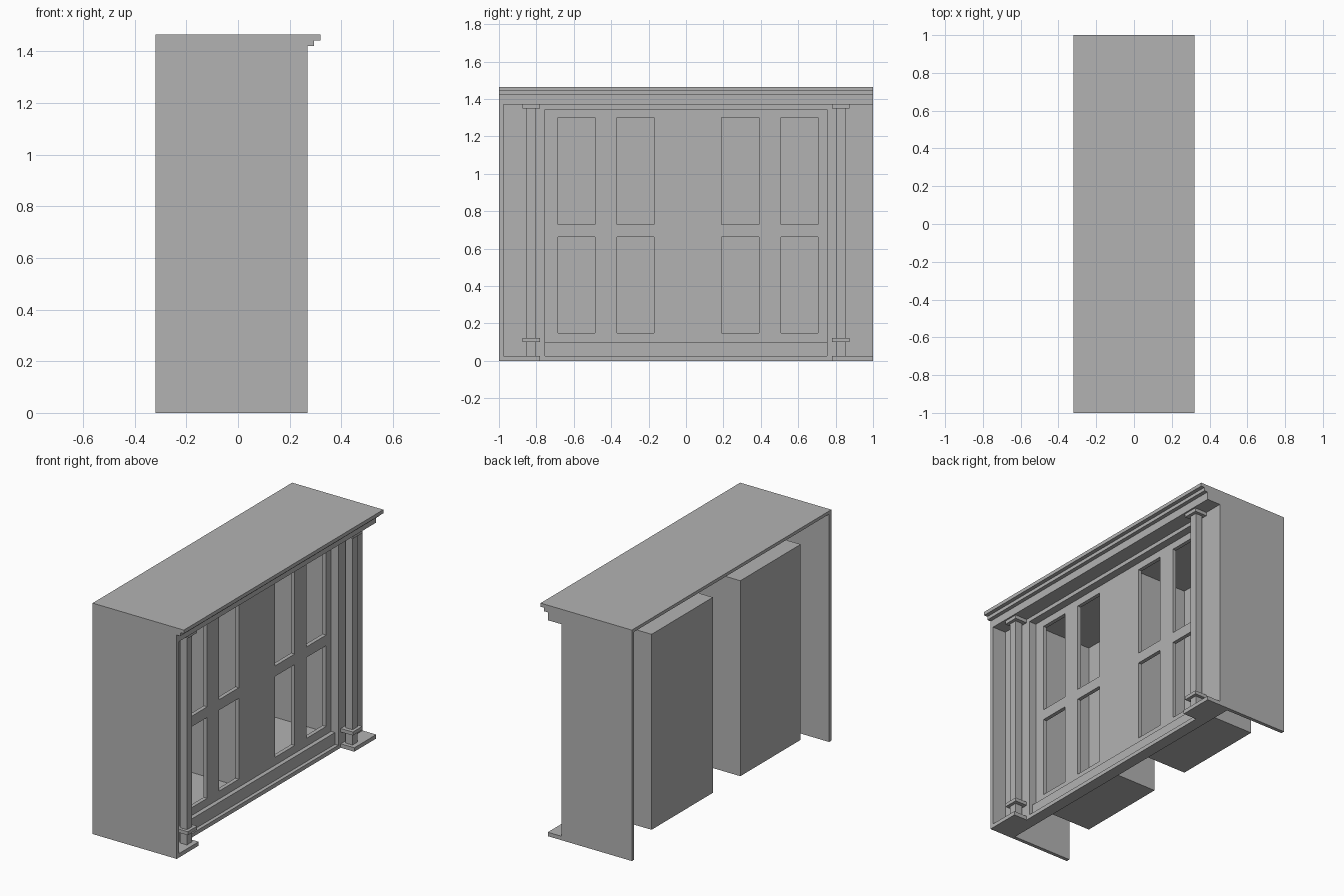
import bpy, bmesh

old = bpy.data.objects.get("Cube")
if old:
    bpy.data.objects.remove(old, do_unlink=True)

GREY = (0.45, 0.45, 0.45, 1)
grey = bpy.data.materials.new("plain_grey")
grey.use_nodes = True
grey.diffuse_color = GREY
grey.node_tree.nodes["Principled BSDF"].inputs["Base Color"].default_value = GREY


def finish(name, bm):
    bmesh.ops.recalc_face_normals(bm, faces=bm.faces)
    mesh = bpy.data.meshes.new(name)
    bm.to_mesh(mesh)
    bm.free()
    mesh.materials.append(grey)
    obj = bpy.data.objects.new(name, mesh)
    bpy.context.collection.objects.link(obj)
    return obj


def box(name, x, y, z, open_front=False):
    """Cuboid from (low, high) ranges, optionally without its +x face."""
    bm = bmesh.new()
    bmesh.ops.create_cube(bm, size=1)
    for v in bm.verts:
        v.co = [r[0] if c < 0 else r[1] for c, r in zip(v.co, (x, y, z))]
    if open_front:
        front = [f for f in bm.faces if f.calc_center_median().x > x[1] - 0.001]
        bmesh.ops.delete(bm, geom=front, context='FACES')
    return finish(name, bm)


BACK, FACE, PANEL, EDGE = -0.32, 0.175, 0.125, 0.27
INNER = 0.1

# Roof slab and stepped cornice, one profile swept along the length
profile = [(BACK, 1.465), (0.32, 1.465), (0.32, 1.442), (0.295, 1.442),
           (0.295, 1.42), (EDGE, 1.42), (EDGE, 1.37), (INNER, 1.37),
           (INNER, 1.445), (BACK, 1.445)]
bm = bmesh.new()
end = bm.faces.new([bm.verts.new((x, -1, z)) for x, z in profile])
swept = bmesh.ops.extrude_face_region(bm, geom=[end], use_keep_orig=True)
for v in swept["geom"]:
    if isinstance(v, bmesh.types.BMVert):
        v.co.y = 1
finish("roof_and_cornice", bm)

# End walls: the right one reaches forward past the front
box("right_end_wall", (BACK, EDGE), (-1, -0.977), (0, 1.445))
box("left_end_wall", (BACK, INNER), (0.977, 1), (0, 1.445))

# Pilaster panels, columns and floor plates at both ends
for side, s in (("right", -1), ("left", 1)):
    def span(a, b):
        return tuple(sorted((s * a, s * b)))

    outer = 0.977 if s < 0 else 1
    box(side + "_pilaster_panel", (INNER, FACE), span(0.755, outer), (0, 1.37))
    box(side + "_floor_plate", (FACE, EDGE), span(0.78, outer), (0, 0.025))
    box(side + "_column_shaft", (0.19, 0.24), span(0.805, 0.855), (0.025, 1.35))
    box(side + "_column_base", (FACE, 0.26), span(0.78, 0.875), (0.1, 0.122))
    box(side + "_column_capital", (FACE, 0.26), span(0.78, 0.875), (1.348, 1.37))

# Frame members between the pilasters
box("header", (INNER, FACE), (-0.755, 0.755), (1.345, 1.37))
box("threshold", (INNER, FACE), (-0.755, 0.755), (0, 0.025))
box("bottom_rail", (INNER, 0.152), (-0.755, 0.755), (0.025, 0.1))

# Front panel: a grid with the window cells left open, then thickened
ys = [-0.755, -0.685, -0.487, -0.37, -0.17, 0.19, 0.39, 0.507, 0.705, 0.755]
zs = [0.1, 0.15, 0.663, 0.73, 1.3, 1.345]
bm = bmesh.new()
grid = [[bm.verts.new((PANEL, y, z)) for z in zs] for y in ys]
for i in range(len(ys) - 1):
    for j in range(len(zs) - 1):
        if i % 2 and j % 2:
            continue
        bm.faces.new((grid[i][j], grid[i + 1][j],
                      grid[i + 1][j + 1], grid[i][j + 1]))
panel = finish("window_panel", bm)
if panel.data.polygons[0].normal.x < 0:
    panel.data.flip_normals()
solid = panel.modifiers.new("thickness", 'SOLIDIFY')
solid.thickness = PANEL - INNER
solid.offset = -1

# Display boxes behind the windows
box("left_display_box", (-0.28, INNER), (0.13, 0.745), (0.09, 1.33), True)
box("right_display_box", (-0.28, INNER), (-0.75, -0.145), (0.09, 1.33), True)
